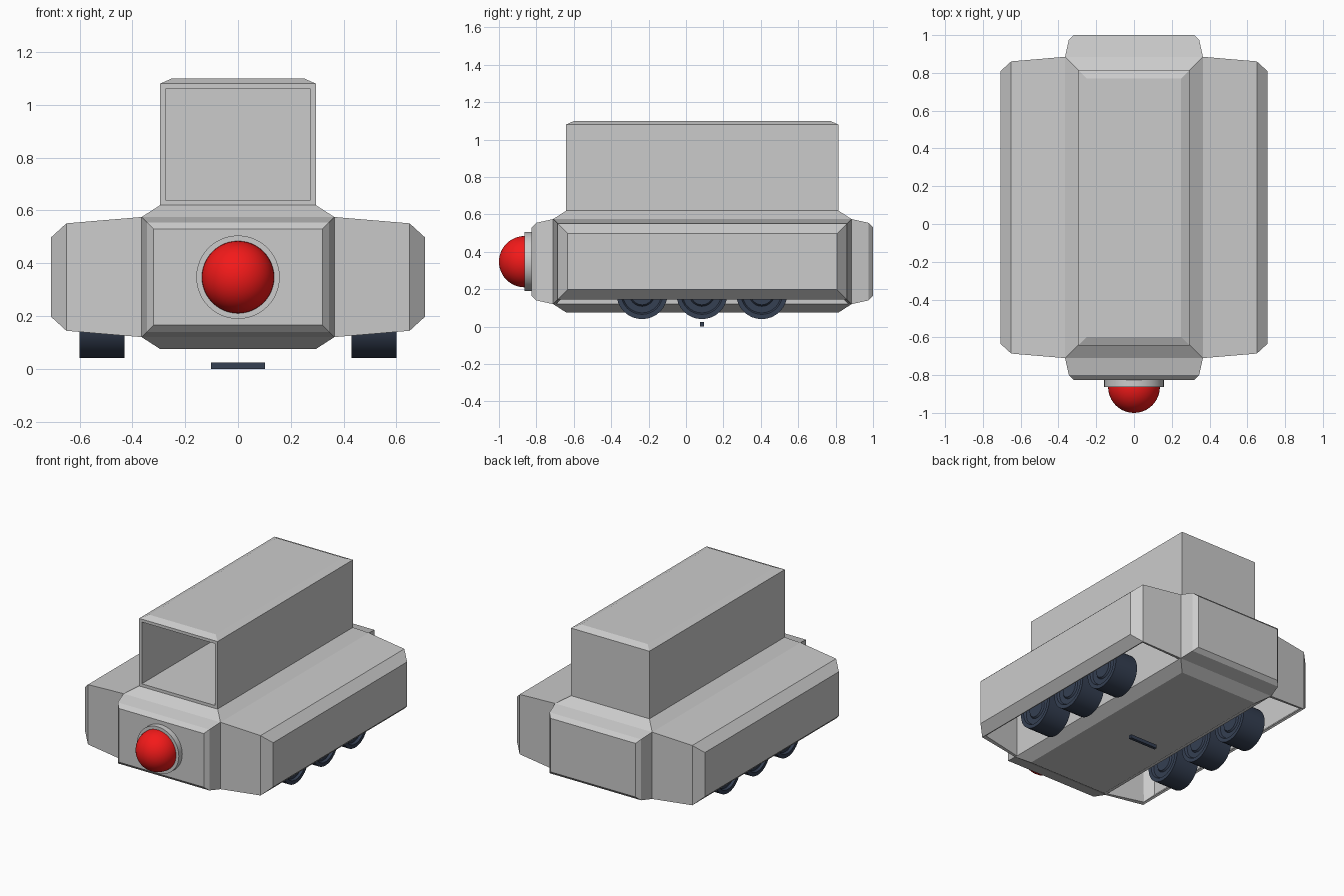
import bpy, bmesh, math
from mathutils import Matrix, Vector

if "Cube" in bpy.data.objects:
    bpy.data.objects.remove(bpy.data.objects["Cube"])


def material(name, color):
    m = bpy.data.materials.new(name)
    m.diffuse_color = (*color, 1)
    m.use_nodes = True
    m.node_tree.nodes["Principled BSDF"].inputs["Base Color"].default_value = m.diffuse_color
    return m


RED = material("red", (0.9, 0.01, 0.01))
NAVY = material("navy", (0.035, 0.05, 0.085))


def finish(bm, name, mat=None, smooth=False, mirror=False, shell=0):
    mesh = bpy.data.meshes.new(name)
    bm.to_mesh(mesh)
    bm.free()
    obj = bpy.data.objects.new(name, mesh)
    bpy.context.collection.objects.link(obj)
    if mat:
        mesh.materials.append(mat)
    if smooth:
        bpy.ops.object.select_all(action='DESELECT')
        obj.select_set(True)
        bpy.context.view_layer.objects.active = obj
        bpy.ops.object.shade_smooth_by_angle(angle=math.radians(35))
    if shell:
        mod = obj.modifiers.new("shell", 'SOLIDIFY')
        mod.thickness = shell
        mod.offset = -1
        mod.use_even_offset = True
    if mirror:
        mod = obj.modifiers.new("mirror", 'MIRROR')
        mod.use_mirror_merge = False
    return obj


def box(lo, hi):
    lo, hi = Vector(lo), Vector(hi)
    bm = bmesh.new()
    bmesh.ops.create_cube(bm, size=1, matrix=Matrix.Translation((lo + hi) / 2)
                          @ Matrix.Diagonal((*(hi - lo), 1)))
    return bm


def face_towards(bm, direction):
    bm.normal_update()
    d = Vector(direction)
    faces = [f for f in bm.faces if f.normal.dot(d) > 0.99]
    return max(faces, key=lambda f: f.calc_center_median().dot(d))


def step(bm, direction, *steps):
    # Each step insets the outermost face and moves it along its normal
    face = face_towards(bm, direction)
    for inset, depth in steps:
        bm.normal_update()
        bmesh.ops.inset_individual(bm, faces=[face], thickness=inset,
                                   depth=depth, use_even_offset=True)


# Central hull with bevelled roof, belly, nose and tail
bm = box((-0.365, -0.71, 0.12), (0.365, 0.885, 0.575))
for z in (1, -1):
    step(bm, (0, 0, z), (0.07, 0.045))
for y in (1, -1):
    step(bm, (0, y, 0), (0.02, 0.09), (0.025, 0.025))
finish(bm, "hull")

# Upper box with an open front
bm = box((-0.295, -0.642, 0.62), (0.295, 0.815, 1.08))
step(bm, (0, -1, 0), (0.02, 0.0))
front = face_towards(bm, (0, -1, 0))
front = min((f for f in bm.faces if f.normal.y < -0.99 and len(f.verts) == 4),
            key=lambda f: (f.calc_center_median() - Vector((0, -0.642, 0.85))).length)
ext = bmesh.ops.extrude_discrete_faces(bm, faces=[front])
bmesh.ops.translate(bm, verts=ext["faces"][0].verts, vec=(0, 1.437, 0))
step(bm, (0, 0, 1), (0.045, 0.02))
finish(bm, "upper_box")

# Hollow side pods, open underneath
bm = bmesh.new()
bm.faces.new([bm.verts.new((0.365, y, z)) for y, z in
              ((-0.71, 0.12), (0.885, 0.12), (0.885, 0.575), (-0.71, 0.575))])
step(bm, (1, 0, 0), (0.024, 0.285), (0.053, 0.058))
bm.normal_update()
bmesh.ops.delete(bm, geom=[f for f in bm.faces if f.normal.z < -0.9],
                 context='FACES_ONLY')
finish(bm, "side_pods", mirror=True, shell=0.018)

# Wheels, three per side, with stepped hubs
for i, y in enumerate((-0.235, 0.085, 0.405)):
    bm = bmesh.new()
    bmesh.ops.create_cone(bm, cap_ends=True, segments=32, radius1=0.137,
                          radius2=0.137, depth=0.17,
                          matrix=Matrix.Translation((0.515, y, 0.177))
                          @ Matrix.Rotation(math.pi / 2, 4, 'Y'))
    for x in (1, -1):
        step(bm, (x, 0, 0), (0.025, 0), (0.008, -0.015), (0.035, 0), (0.008, 0.01))
    finish(bm, f"wheel_pair_{i + 1}", NAVY, smooth=True, mirror=True)

# Small bar under the belly
finish(box((-0.102, 0.075, 0.0), (0.102, 0.095, 0.024)), "belly_bar", NAVY)

# Lamp collar and red dome on the nose
bm = bmesh.new()
bmesh.ops.create_cone(bm, cap_ends=True, segments=48, radius1=0.158,
                      radius2=0.158, depth=0.045,
                      matrix=Matrix.Translation((0, -0.84, 0.347))
                      @ Matrix.Rotation(math.pi / 2, 4, 'X'))
finish(bm, "lamp_collar", smooth=True)
bm = bmesh.new()
bmesh.ops.create_uvsphere(bm, u_segments=48, v_segments=24, radius=0.137,
                          matrix=Matrix.Translation((0, -0.863, 0.347))
                          @ Matrix.Rotation(math.pi / 2, 4, 'X'))
finish(bm, "lamp_dome", RED, smooth=True)
